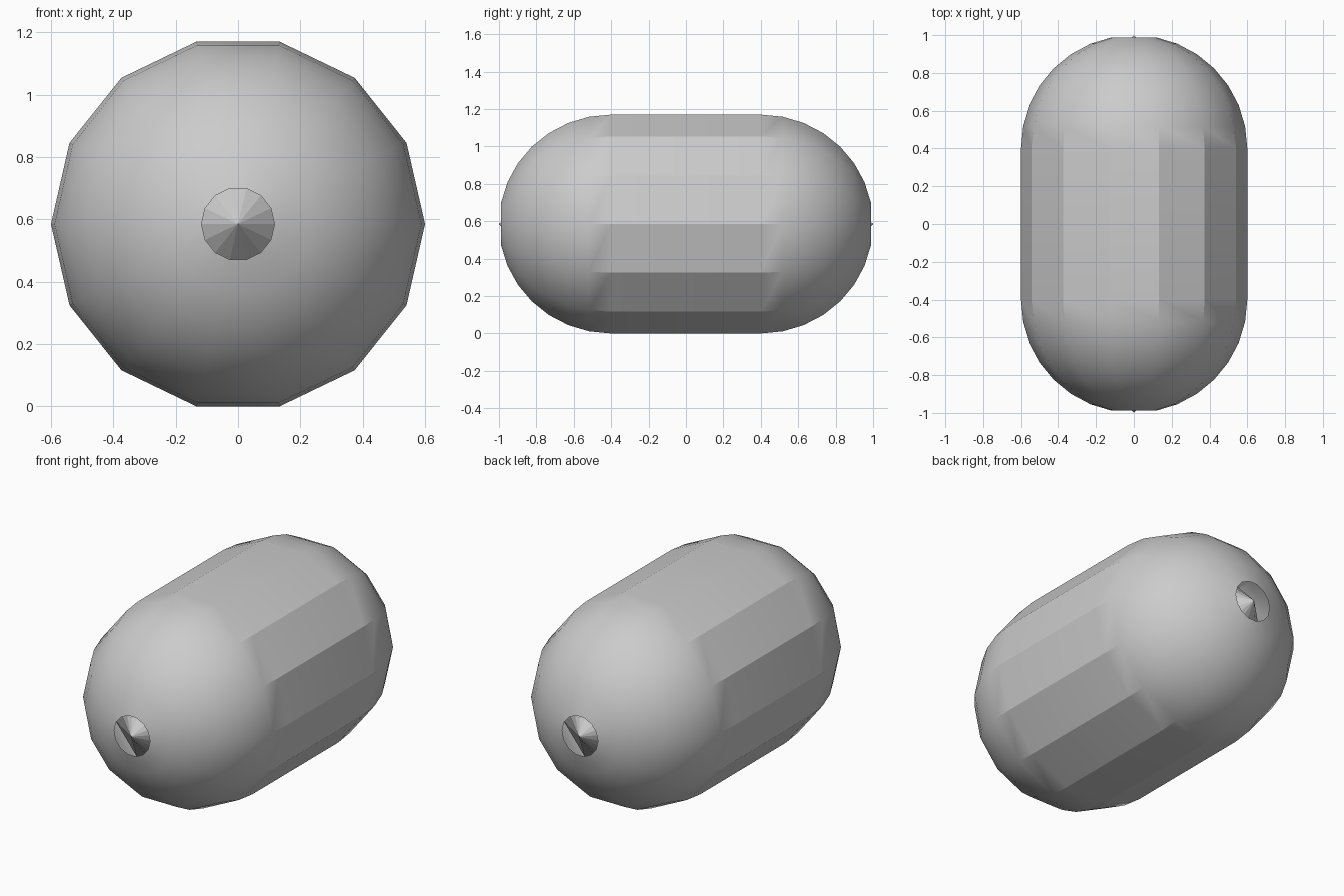
import bpy
import bmesh
from math import cos, sin, pi, radians

SIDES = 14        # facets around the long axis
STEPS = 8         # rings per rounded end
RADIUS = 0.6
HALF = 0.4        # half length of the straight middle
CENTRE_Z = RADIUS * sin(2 * pi * 3 / SIDES)

cube = bpy.data.objects.get("Cube")
if cube:
    bpy.data.objects.remove(cube, do_unlink=True)

grey = bpy.data.materials.new("plain_grey")
grey.use_nodes = True
colour = (0.6, 0.6, 0.6, 1)
grey.diffuse_color = colour
grey.node_tree.nodes["Principled BSDF"].inputs["Base Color"].default_value = colour


def lathe(name, profile):
    """Sweep (radius, y) points around the y axis in flat facets."""
    bm = bmesh.new()
    rings = []
    for r, y in profile:
        if r == 0:
            rings.append([bm.verts.new((0, y, CENTRE_Z))] * SIDES)
        else:
            rings.append([bm.verts.new((r * cos(2 * pi * i / SIDES), y,
                                        CENTRE_Z + r * sin(2 * pi * i / SIDES)))
                          for i in range(SIDES)])
    for a, b in zip(rings, rings[1:]):
        for i in range(SIDES):
            j = (i + 1) % SIDES
            corners = list(dict.fromkeys((a[i], b[i], b[j], a[j])))
            bm.faces.new(corners)
    mesh = bpy.data.meshes.new(name)
    bm.to_mesh(mesh)
    bm.free()
    mesh.materials.append(grey)
    obj = bpy.data.objects.new(name, mesh)
    bpy.context.collection.objects.link(obj)
    return obj


# Capsule shell, open in a small hole at each end
quarter = [(RADIUS * cos(pi / 2 * k / STEPS), HALF + RADIUS * sin(pi / 2 * k / STEPS))
           for k in range(STEPS)]
shell = lathe("capsule_shell", [(r, -y) for r, y in reversed(quarter)] + quarter)
bpy.ops.object.select_all(action="DESELECT")
shell.select_set(True)
bpy.context.view_layer.objects.active = shell
bpy.ops.object.shade_smooth_by_angle(angle=radians(25))

# Faceted cone inside each end, its tip just clearing the hole
tip = HALF + RADIUS
lathe("back_cone", [(0.5, tip - 0.5), (0, tip)])
lathe("front_cone", [(0, -tip), (0.5, 0.5 - tip)])
